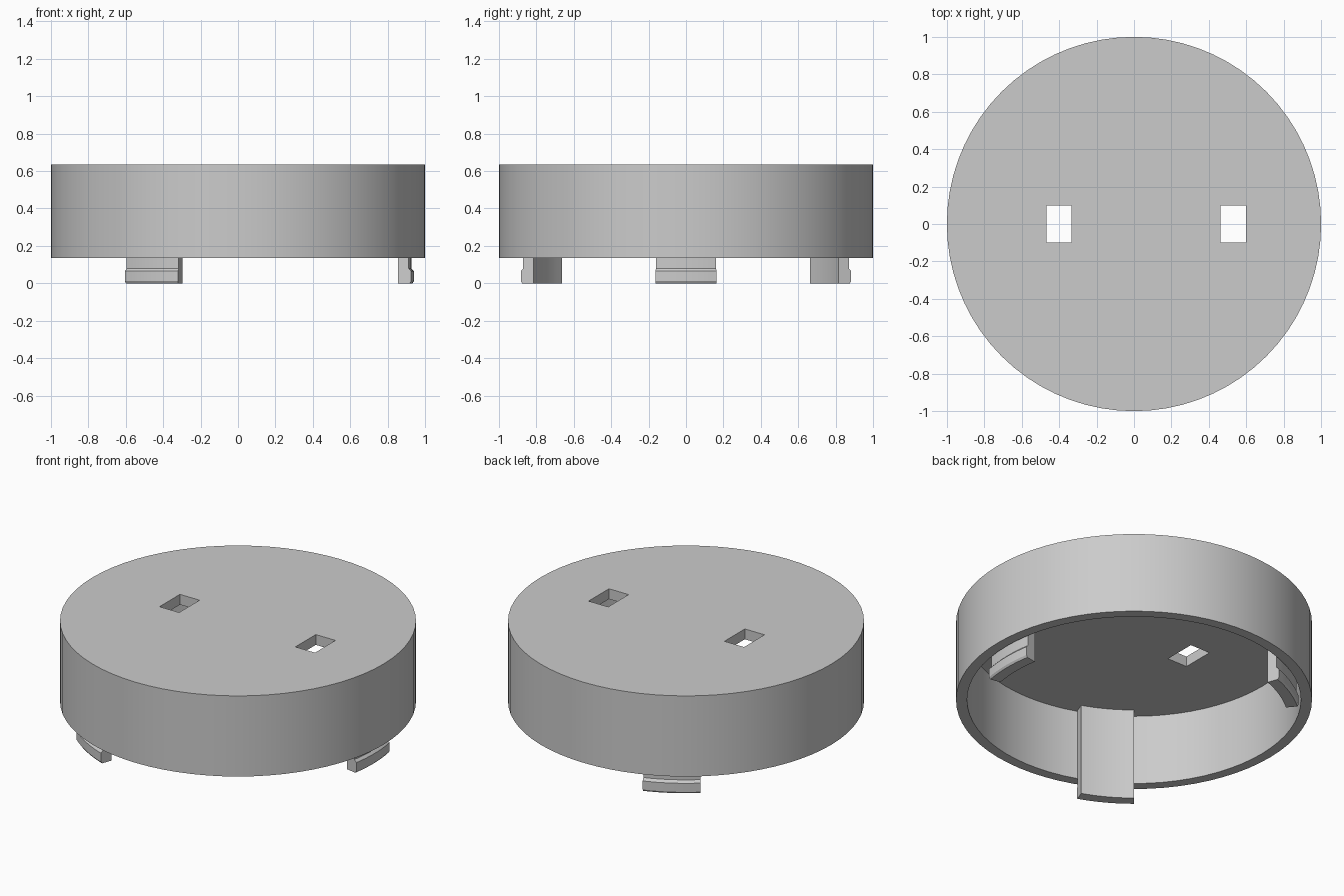
import bpy
import bmesh
from math import cos, sin, radians

cube = bpy.data.objects.get("Cube")
if cube:
    bpy.data.objects.remove(cube, do_unlink=True)

# Single grey plastic
GREY = (0.6, 0.6, 0.6, 1.0)
grey = bpy.data.materials.new("grey plastic")
grey.use_nodes = True
grey.diffuse_color = GREY
grey.node_tree.nodes["Principled BSDF"].inputs["Base Color"].default_value = GREY

RIM_Z, PLATE_Z, TOP_Z = 0.135, 0.571, 0.635
OUTER, INNER = 1.0, 0.938


def make_object(name, bm):
    bmesh.ops.recalc_face_normals(bm, faces=bm.faces)
    mesh = bpy.data.meshes.new(name)
    bm.to_mesh(mesh)
    bm.free()
    obj = bpy.data.objects.new(name, mesh)
    bpy.context.collection.objects.link(obj)
    mesh.materials.append(grey)
    return obj


def activate(obj):
    bpy.ops.object.select_all(action="DESELECT")
    obj.select_set(True)
    bpy.context.view_layer.objects.active = obj


def ring(bm, r, z, angles):
    return [bm.verts.new((r * cos(a), r * sin(a), z)) for a in angles]


# Cap: round plate with a thin skirt, open underneath
bm = bmesh.new()
angles = [radians(5 * i) for i in range(72)]
profile = [(OUTER, TOP_Z), (OUTER, RIM_Z), (INNER, RIM_Z), (INNER, PLATE_Z)]
rings = [ring(bm, r, z, angles) for r, z in profile]
for a, b in zip(rings, rings[1:]):
    for i in range(len(a)):
        j = (i + 1) % len(a)
        bm.faces.new((a[i], a[j], b[j], b[i]))
bm.faces.new(rings[0])
bm.faces.new(rings[-1])
cap = make_object("cap", bm)

# Two rectangular slots through the plate
for x in (-0.401, 0.531):
    bm = bmesh.new()
    bmesh.ops.create_cube(bm, size=1)
    bmesh.ops.scale(bm, vec=(0.135, 0.2, 0.3), verts=bm.verts)
    bmesh.ops.translate(bm, vec=(x, 0, TOP_Z), verts=bm.verts)
    cutter = make_object("slot_cutter", bm)
    cutter.hide_render = True
    activate(cap)
    cut = cap.modifiers.new("slot", "BOOLEAN")
    cut.operation = "DIFFERENCE"
    cut.solver = "EXACT"
    cut.object = cutter
    bpy.ops.object.modifier_apply(modifier=cut.name)
    bpy.data.objects.remove(cutter, do_unlink=True)
activate(cap)
bpy.ops.object.shade_smooth_by_angle(angle=radians(30))

# Three snap clips, curved tabs with a small outer lip at the foot
clip_profile = [(0.867, PLATE_Z), (0.867, 0), (0.932, 0), (0.94, 0.012),
                (0.94, 0.065), (0.926, 0.08), (0.926, PLATE_Z)]
for name, middle in (("left_clip", 0), ("back_right_clip", 120), ("front_right_clip", 240)):
    bm = bmesh.new()
    arc = [radians(middle + 2.5 * i) for i in range(-4, 5)]
    rows = [ring(bm, r, z, arc) for r, z in clip_profile]
    for a, b in zip(rows, rows[1:] + rows[:1]):
        for i in range(len(arc) - 1):
            bm.faces.new((a[i], a[i + 1], b[i + 1], b[i]))
    for end in (0, -1):
        bm.faces.new([row[end] for row in rows])
    activate(make_object(name, bm))
    bpy.ops.object.shade_smooth_by_angle(angle=radians(25))
